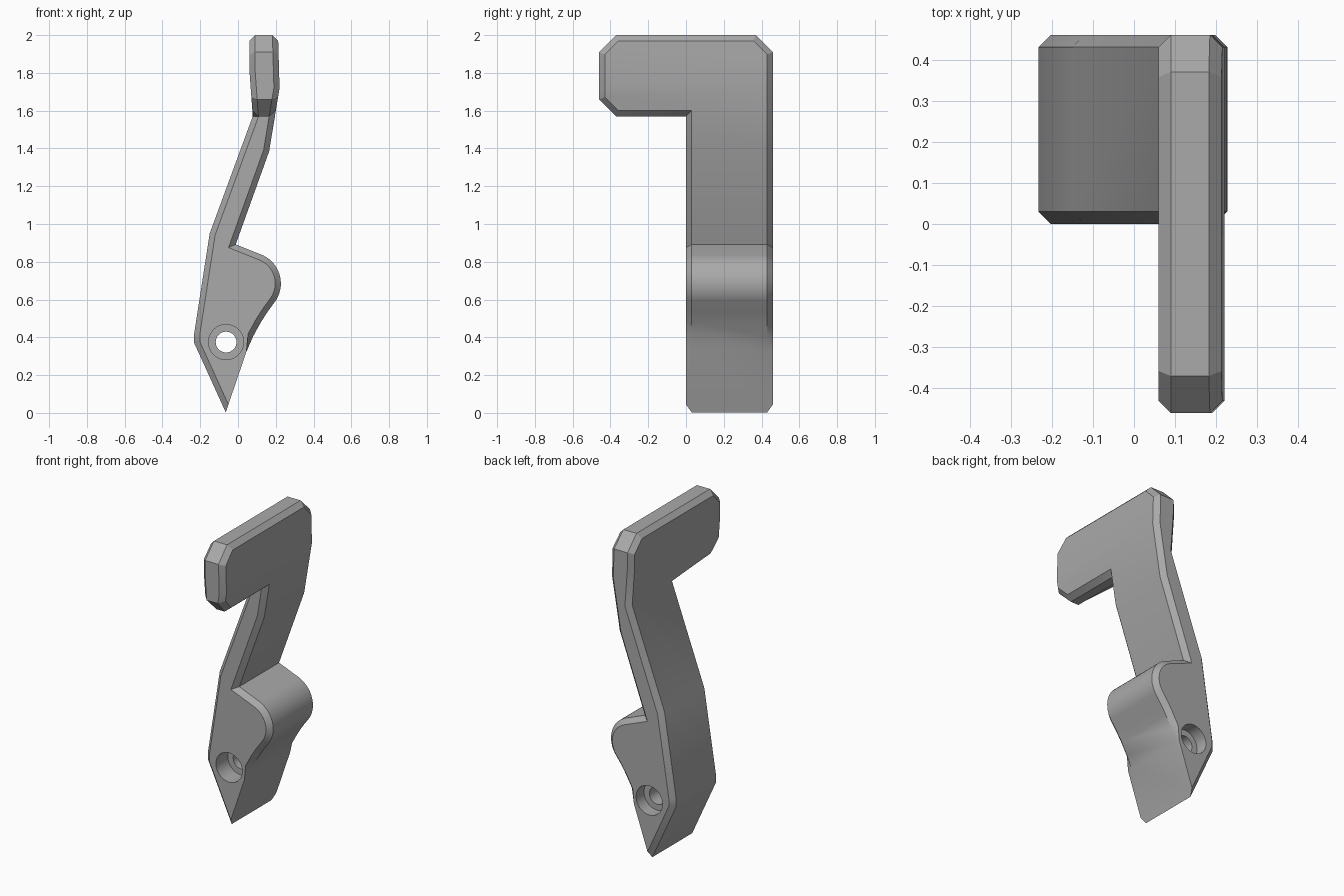
import bpy, bmesh
from math import sin, cos, pi, radians
from mathutils import Vector

default = bpy.data.objects.get("Cube")
if default:
    bpy.data.objects.remove(default, do_unlink=True)

WIDTH = 0.46      # body runs from y = 0 to WIDTH, the tab reaches -WIDTH
TAB_Z = 1.57      # underside of the tab
TOP_Z = 2.0
CHAMFER = 0.03
NOTCH_Z = 0.325   # below this the front lower face has no chamfer

grey = bpy.data.materials.new("mid_grey")
grey.use_nodes = True
colour = (0.4, 0.4, 0.4, 1)
grey.diffuse_color = colour
grey.node_tree.nodes["Principled BSDF"].inputs["Base Color"].default_value = colour


def make_object(name, bm):
    bmesh.ops.recalc_face_normals(bm, faces=bm.faces)
    mesh = bpy.data.meshes.new(name)
    bm.to_mesh(mesh)
    bm.free()
    mesh.materials.append(grey)
    obj = bpy.data.objects.new(name, mesh)
    bpy.context.collection.objects.link(obj)
    return obj


# Lever outline in x, z: right side of the arm, cam lobe, tip, back
lobe = [(0.062 + 0.165 * cos(a), 0.685 + 0.165 * sin(a))
        for a in (radians(72 - 112 * i / 16) for i in range(17))]
lower = [(-0.012, 0.892)] + lobe + [
    (0.155, 0.533), (0.12, 0.478), (0.08, 0.405), (0.045, NOTCH_Z),
    (-0.065, 0.003), (-0.232, 0.37), (-0.232, 0.42), (-0.15, 0.95)]
upper_left = [(0.078, TAB_Z), (0.06, 1.82), (0.06, TOP_Z)]
upper_right = [(0.212, TOP_Z), (0.22, 1.72), (0.195, TAB_Z)]

bm = bmesh.new()


def add_points(points):
    return [bm.verts.new((x, 0, z)) for x, z in points]


left, right = add_points(upper_left), add_points(upper_right)
arm = add_points([(0.165, 1.385)] + lower)
arm_face = bm.faces.new([right[-1]] + arm + [left[0]])
tab_face = bm.faces.new(left + right)


def extrude(faces, distance):
    out = bmesh.ops.extrude_face_region(bm, geom=faces, use_keep_orig=True)
    verts = [v for v in out["geom"] if isinstance(v, bmesh.types.BMVert)]
    bmesh.ops.translate(bm, verts=verts, vec=(0, distance, 0))


# Body goes back from the cap, the tab goes forward from its upper part
extrude([arm_face, tab_face], WIDTH)
extrude([tab_face], -WIDTH)
bm.faces.remove(tab_face)
bmesh.ops.recalc_face_normals(bm, faces=bm.faces)
bmesh.ops.dissolve_limit(bm, angle_limit=radians(0.5),
                         verts=bm.verts, edges=bm.edges)


# Cut corners of the tab
def is_tab_corner(edge):
    a, b = (v.co for v in edge.verts)
    if abs(a.y - b.y) > 0.001 or abs(a.z - b.z) > 0.001:
        return False
    at_top = abs(a.z - TOP_Z) < 0.001
    at_front = abs(a.y + WIDTH) < 0.001 and abs(a.z - TAB_Z) < 0.001
    return at_top or at_front


bmesh.ops.bevel(bm, geom=[e for e in bm.edges if is_tab_corner(e)],
                offset=0.09, segments=1, affect='EDGES')
bm.normal_update()


# Chamfer the rim all round, except along the lower wedge face
def is_rim(edge):
    if len(edge.link_faces) != 2:
        return False
    flat = [abs(f.normal.x) < 0.01 for f in edge.link_faces]
    on_wedge = (all(v.co.z < NOTCH_Z + 0.001 for v in edge.verts)
                and any(f.normal.x > 0.5 for f in edge.link_faces))
    return flat[0] != flat[1] and not on_wedge


bmesh.ops.bevel(bm, geom=[e for e in bm.edges if is_rim(e)],
                offset=CHAMFER, segments=1, affect='EDGES')
lever = make_object("lever_body", bm)

# Pivot hole with a wider recess at both ends
SIDES = 40
steps = [(0.093, -0.1), (0.093, 0.12), (0.055, 0.12),
         (0.055, 0.38), (0.093, 0.38), (0.093, 0.6)]
bm = bmesh.new()
centre = Vector((-0.063, 0, 0.375))
rings = [[bm.verts.new(centre + Vector((r * cos(2 * pi * i / SIDES), y,
                                        r * sin(2 * pi * i / SIDES))))
          for i in range(SIDES)] for r, y in steps]
for a, b in zip(rings, rings[1:]):
    for i in range(SIDES):
        j = (i + 1) % SIDES
        bm.faces.new((a[i], a[j], b[j], b[i]))
bm.faces.new(rings[0])
bm.faces.new(rings[-1])
cutter = make_object("pivot_hole_cutter", bm)
cutter.hide_render = True

bpy.context.view_layer.objects.active = lever
lever.select_set(True)
cut = lever.modifiers.new("pivot_hole", 'BOOLEAN')
cut.operation = 'DIFFERENCE'
cut.solver = 'EXACT'
cut.object = cutter
bpy.ops.object.modifier_apply(modifier=cut.name)
bpy.data.objects.remove(cutter, do_unlink=True)

bpy.ops.object.select_all(action='DESELECT')
lever.select_set(True)
bpy.ops.object.shade_smooth_by_angle(angle=radians(30))
